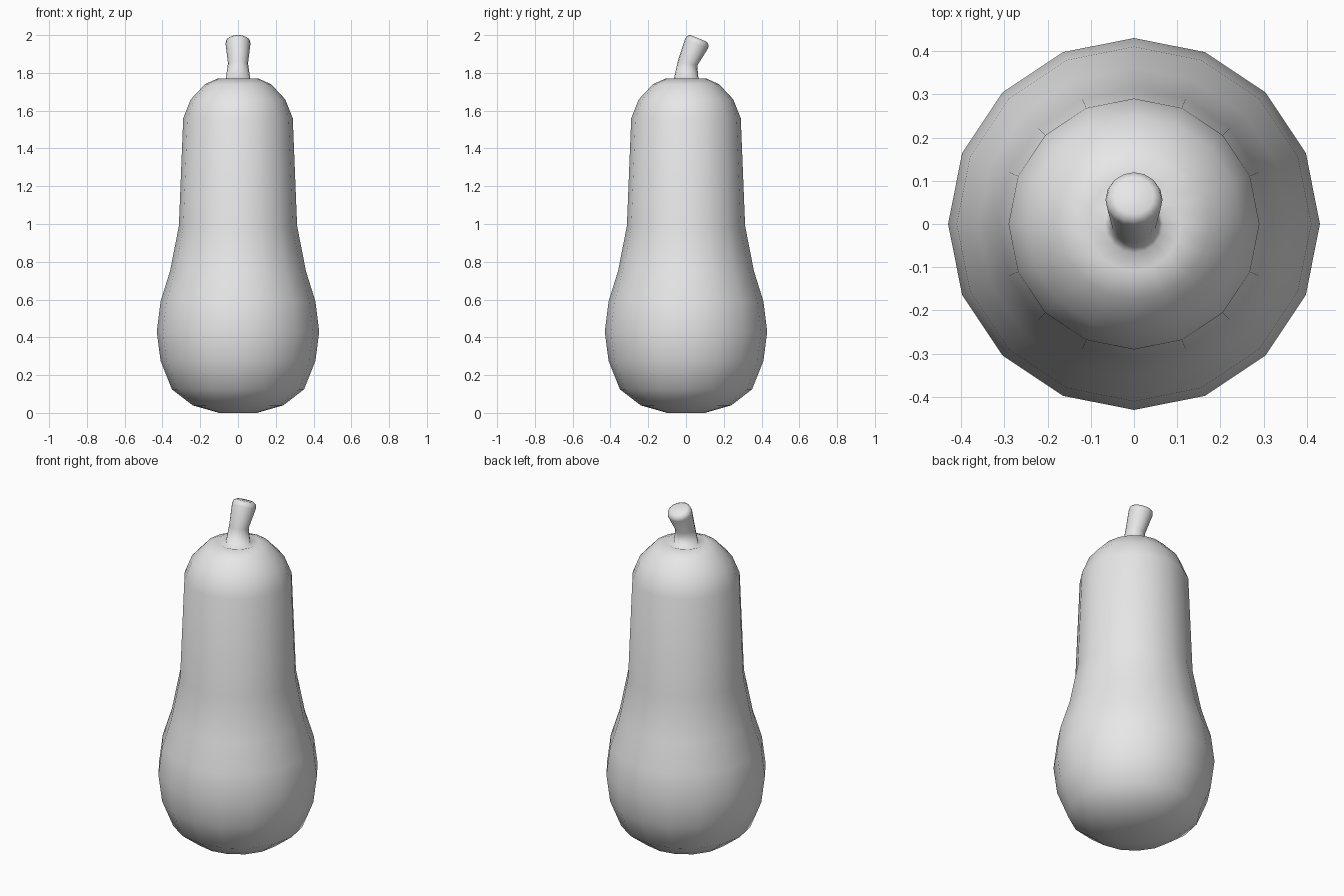
import bpy
import bmesh
from math import cos, sin, pi, radians

cube = bpy.data.objects.get("Cube")
if cube:
    bpy.data.objects.remove(cube, do_unlink=True)

SIDES = 16

skin = bpy.data.materials.new("plain grey")
skin.use_nodes = True
GREY = (0.8, 0.8, 0.8, 1)
skin.diffuse_color = GREY
skin.node_tree.nodes["Principled BSDF"].inputs["Base Color"].default_value = GREY


def add_ring(bm, radius, z, y=0.0, tilt=0.0):
    """Ring of vertices, leaning towards the back by tilt degrees."""
    t = radians(tilt)
    ring = []
    for i in range(SIDES):
        a = 2 * pi * i / SIDES
        px, py = radius * cos(a), radius * sin(a)
        ring.append(bm.verts.new((px, y + py * cos(t), z - py * sin(t))))
    return ring


# Squash body: radius and height from the base to the dimple round the stem
body = [(0.10, 0.0), (0.24, 0.04), (0.35, 0.125), (0.41, 0.275),
        (0.43, 0.43), (0.41, 0.59), (0.36, 0.75), (0.313, 0.99),
        (0.29, 1.56), (0.25, 1.66), (0.175, 1.74), (0.108, 1.77),
        (0.067, 1.755)]

# Bent stem: radius, height, y offset and tilt
stem = [(0.053, 1.85, 0.008, 12), (0.066, 1.955, 0.056, 22),
        (0.062, 1.972, 0.062, 22), (0.046, 1.983, 0.066, 22)]

bm = bmesh.new()
rings = [add_ring(bm, r, z) for r, z in body]
rings += [add_ring(bm, *section) for section in stem]
for low, high in zip(rings, rings[1:]):
    for i in range(SIDES):
        j = (i + 1) % SIDES
        bm.faces.new((low[i], low[j], high[j], high[i]))
bm.faces.new(rings[0][::-1])
bm.faces.new(rings[-1])
for face in bm.faces:
    face.smooth = True

mesh = bpy.data.meshes.new("squash")
bm.to_mesh(mesh)
bm.free()
mesh.materials.append(skin)
squash = bpy.data.objects.new("squash", mesh)
bpy.context.collection.objects.link(squash)
